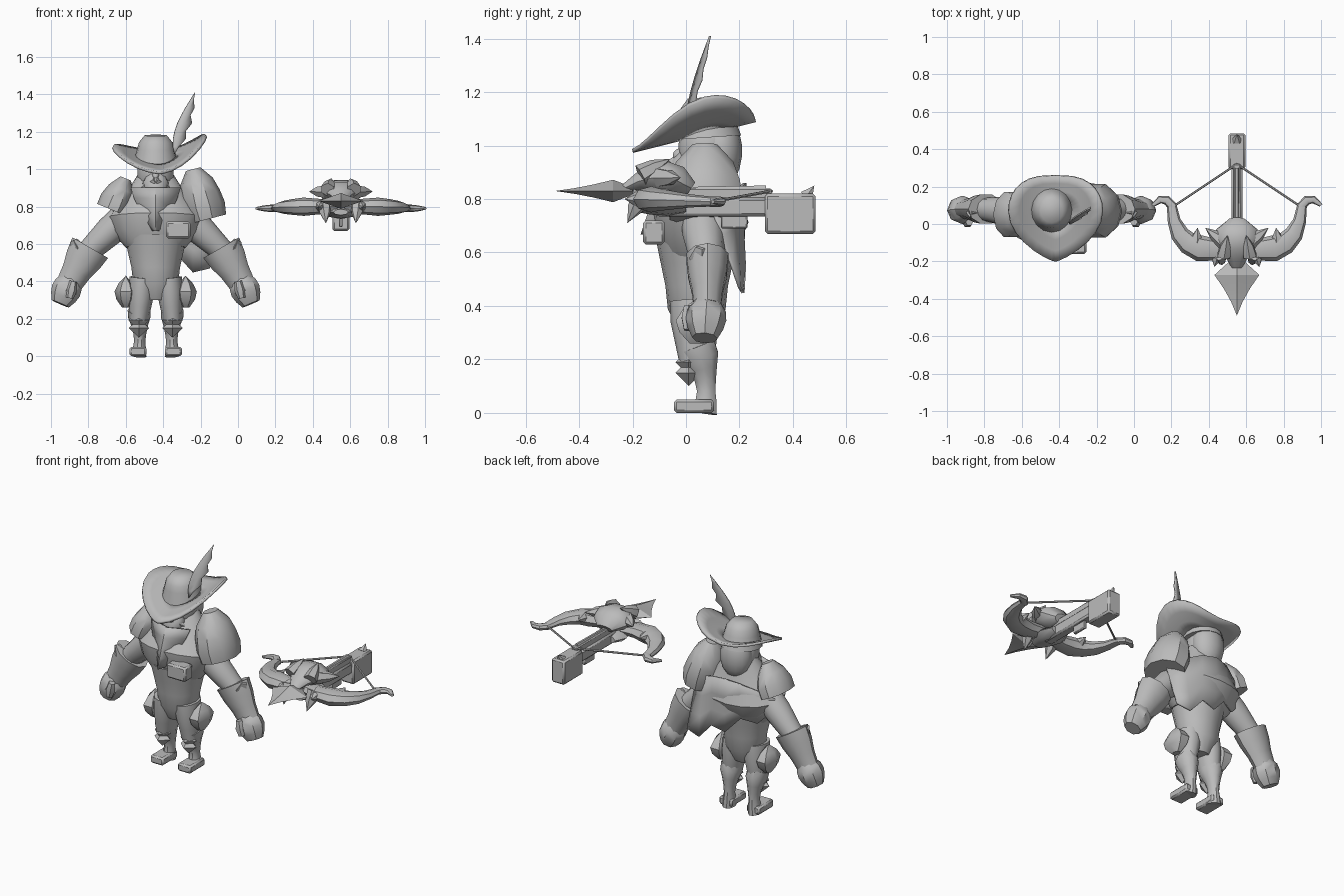
import bpy, bmesh
from math import sin, cos, pi, tau, radians, copysign
from mathutils import Vector

cube = bpy.data.objects.get("Cube")
if cube:
    bpy.data.objects.remove(cube)

COLOUR = (.5, .5, .5, 1)
grey = bpy.data.materials.new("plain grey")
grey.use_nodes = True
grey.diffuse_color = COLOUR
grey.node_tree.nodes["Principled BSDF"].inputs["Base Color"].default_value = COLOUR

# Centre lines of the figure and of the crossbow
BODY, BOW = -.44, .55
DEPTH, UP = Vector((0, 1, 0)), Vector((0, 0, 1))
SIDES = {"right_": -1, "left_": 1}


def finish(name, bm, thickness=0, bevel=0, angle=40):
    """Turn a bmesh into a clean, shaded object."""
    bmesh.ops.remove_doubles(bm, verts=bm.verts, dist=.0005)
    bmesh.ops.recalc_face_normals(bm, faces=bm.faces)
    mesh = bpy.data.meshes.new(name)
    bm.to_mesh(mesh)
    bm.free()
    mesh.materials.append(grey)
    obj = bpy.data.objects.new(name, mesh)
    bpy.context.collection.objects.link(obj)
    if thickness:
        solid = obj.modifiers.new("thickness", 'SOLIDIFY')
        solid.thickness = thickness
        solid.offset = 0
    if bevel:
        obj.modifiers.new("soft edge", 'BEVEL').width = bevel
    bpy.ops.object.select_all(action='DESELECT')
    obj.select_set(True)
    bpy.context.view_layer.objects.active = obj
    bpy.ops.object.shade_smooth_by_angle(angle=radians(angle))


def skin(bm, rows, closed):
    """Fill quads between rows of points; closed rows are rings with caps."""
    grid = [[bm.verts.new(point) for point in row] for row in rows]
    for lower, upper in zip(grid, grid[1:]):
        for i in range(0 if closed else 1, len(lower)):
            bm.faces.new((lower[i - 1], lower[i], upper[i], upper[i - 1]))
    if closed:
        bm.faces.new(grid[0])
        bm.faces.new(grid[-1])


def limb(name, origin, start, end, radii, flat=1, via=None, side=1, up=DEPTH, sides=12, angle=40):
    """Tapering tube, optionally curved; radii are evenly spaced along it."""
    start, end = Vector(start), Vector(end)
    via = Vector(via) if via else (start + end) / 2
    rows = []
    for i, radius in enumerate(radii):
        t = i / (len(radii) - 1)
        centre = start.lerp(via, t).lerp(via.lerp(end, t), t)
        along = (via - start).lerp(end - via, t).normalized()
        across = along.cross(up).normalized()
        depth = across.cross(along) * flat
        ring = []
        for k in range(sides):
            turn = k * tau / sides
            p = centre + (across * cos(turn) + depth * sin(turn)) * radius
            ring.append((origin + side * p.x, p.y, p.z))
        rows.append(ring)
    bm = bmesh.new()
    skin(bm, rows, closed=True)
    finish(name, bm, angle=angle)


def sheet(name, columns, rows, rule, thickness):
    """Thin surface given by a rule of two values from zero to one."""
    bm = bmesh.new()
    skin(bm, [[rule(c / columns, r / rows) for c in range(columns + 1)]
              for r in range(rows + 1)], closed=False)
    finish(name, bm, thickness)


def shape(name, bm, origin, centre, size, side=1, bevel=0):
    """Scale and place a primitive."""
    x, y, z = centre
    bmesh.ops.scale(bm, vec=size, verts=bm.verts)
    bmesh.ops.translate(bm, vec=(origin + side * x, y, z), verts=bm.verts)
    finish(name, bm, bevel=bevel)


def blob(name, origin, centre, size):
    bm = bmesh.new()
    bmesh.ops.create_uvsphere(bm, u_segments=14, v_segments=9, radius=1)
    shape(name, bm, origin, centre, size)


def block(name, origin, centre, size, side=1, bevel=.01):
    bm = bmesh.new()
    bmesh.ops.create_cube(bm, size=1)
    shape(name, bm, origin, centre, size, side, bevel)


# Torso, mantle, head and hair
limb("torso", BODY, (0, .04, .3), (0, .04, .65), (.07, .12, .13, .15, .17), flat=.9, sides=16)
limb("mantle", BODY, (0, .03, .58), (0, .09, .98), (.16, .23, .26, .2, .14, .09), flat=.7, sides=16)
blob("head", BODY, (0, .08, .98), (.1, .11, .14))
blob("hair", BODY, (0, .13, .98), (.1, .08, .14))
blob("nose", BODY, (0, -.02, .96), (.02, .03, .03))
limb("beard", BODY, (0, -.05, .83), (0, .02, .97), (.02, .06, .07, .05), flat=.8)
for name, side in SIDES.items():
    limb(name + "moustache", BODY, (0, -.05, .94), (.1, .02, .88), (.02, .02, 0), side=side, sides=6)


# Neckerchief, folded along its middle and narrowing to a point
def neckerchief(u, v):
    across = 2 * u - 1
    return (BODY + across * (.13 - .12 * v ** 1.4), -.08 - .08 * v + .05 * abs(across), .9 - .23 * v)


sheet("neckerchief", 2, 4, neckerchief, thickness=.02)
block("chest_pouch", BODY, (.12, -.12, .675), (.13, .08, .09))


# Hat brim: pointed in front, rolled up more on the left
def brim(u, v):
    turn, reach = u * tau, .35 + .65 * v
    c, s = cos(turn), sin(turn)
    rear = s > 0
    x = .25 * reach * copysign(abs(c) ** (.7 if rear else 1.6), c)
    y = .07 + reach * s * (.19 if rear else .27)
    roll = (.13 if x > 0 else .07) * (x / .25) ** 2
    return (BODY + .02 + x, y, 1.03 + y / 4 + roll)


sheet("hat_brim", 28, 3, brim, thickness=.015)
limb("hat_crown", BODY, (0, .08, 1.03), (0, .07, 1.18), (.12, .11, .1, .09, .06),
     flat=1.05, sides=16, angle=60)


# Feather, notched along its outer edge
def feather(u, v):
    across = 2 * u - 1
    width = .04 * sin(pi * v ** .8)
    if u > .5 and round(v * 8) % 2:
        width /= 2
    return (BODY + .1 + .11 * v + across * width, .09 * v + across * width / 3, 1.08 + .33 * v)


sheet("hat_feather", 2, 8, feather, thickness=.008)


# Back cape, longer on the left, with a ragged lower edge
def cape(u, v):
    arch = sin(pi * u)
    ragged = .03 * (-1) ** round(u * 6)
    high, low = .76 + .1 * arch, .67 - .23 * u + ragged
    return (BODY - .25 + .54 * u, .1 + .12 * arch + v * (u / 10 - .06 * arch), high + (low - high) * v)


sheet("cape", 6, 3, cape, thickness=.012)

# Shoulder guards of unequal size
limb("left_shoulder_guard", BODY, (.27, .07, .73), (.2, .07, 1), (.11, .12, .11, .09, .04),
     flat=1.25, sides=10)
limb("right_shoulder_guard", BODY, (.23, .05, .78), (.16, .05, .95), (.09, .09, .07, .03),
     flat=1.4, side=-1, sides=10)

# Arms and legs, built once for each side
for name, side in SIDES.items():
    limb(name + "upper_arm", BODY, (.18, .06, .73), (.37, .08, .55), (.08, .08, .07, .06), side=side)
    limb(name + "gauntlet", BODY, (.35, .08, .58), (.46, .08, .39), (.11, .1, .08, .07),
         flat=.75, side=side, sides=10)
    limb(name + "gauntlet_flap", BODY, (.4, .06, .54), (.44, .06, .62), (.03, .04, .02),
         flat=1.2, side=side, sides=4)
    limb(name + "fist", BODY, (.45, .08, .42), (.51, .07, .28), (.05, .075, .08, .07, .05),
         flat=.95, side=side, sides=8)
    limb(name + "thumb", BODY, (.44, .01, .4), (.46, .01, .31), (.02, .03, .02), side=side, sides=6)
    limb(name + "thigh", BODY, (.07, .03, .42), (.09, .04, .19), (.07, .07, .06, .05),
         flat=1.3, side=side)
    limb(name + "boot", BODY, (.09, .04, .25), (.09, .07, 0), (.06, .06, .045, .035, .03, .035, .04),
         flat=1.2, via=(.08, .09, .12), side=side, sides=10)
    block(name + "foot", BODY, (.095, .03, .025), (.09, .15, .05), side)
    for part, height in (("knee_plate", .19), ("shin_plate", .15)):
        middle = Vector((.09, .01, height))
        limb(name + part, BODY, middle + UP * .05, middle - UP * .05, (0, .055, 0),
             flat=.9, side=side, sides=4, angle=20)
    limb(name + "hip_guard", BODY, (.16, .04, .26), (.16, .04, .43), (.02, .05, .06, .04, 0),
         flat=1.5, side=side, sides=6)

# Crossbow stock, butt and bolt
block("stock", BOW, (0, .1, .77), (.06, .42, .07))
block("bolt_rail", BOW, (0, .09, .82), (.04, .46, .04), bevel=.005)
block("trigger_guard", BOW, (0, .18, .715), (.02, .1, .05), bevel=.005)
block("butt", BOW, (0, .39, .745), (.09, .19, .15))
limb("butt_horn", BOW, (0, .45, .81), (0, .48, .85), (.03, 0), sides=6)
limb("bolt_shaft", BOW, (0, .3, .84), (0, -.26, .83), (.012, .012), up=UP, sides=6)
limb("bolt_head", BOW, (0, -.2, .83), (0, -.49, .83), (.04, .12, .07, .03, 0),
     flat=.35, up=UP, sides=4, angle=20)

# Beast head over the bow
limb("beast_head", BOW, (0, .02, .84), (0, -.23, .84), (.05, .11, .12, .1, .06, .03),
     flat=.55, via=(0, -.1, .92), up=UP, sides=10)
limb("beast_jaw", BOW, (0, 0, .77), (0, -.2, .77), (.06, .09, .07, .04), flat=.4, up=UP, sides=8)

# Curved bow arms with hooked tips, string halves and spikes
for name, side in SIDES.items():
    limb(name + "bow_arm", BOW, (.03, -.12, .8), (.35, .11, .79), (.05, .06, .07, .06, .05, .035, .025),
         flat=.7, via=(.33, -.2, .8), side=side, up=UP, sides=8)
    limb(name + "bow_hook", BOW, (.34, .09, .79), (.45, .1, .79), (.025, .025, .02, .01),
         flat=.8, via=(.39, .17, .79), side=side, up=UP, sides=8)
    limb(name + "string", BOW, (.33, .1, .79), (0, .32, .83), (.006, .006), side=side, up=UP, sides=6)
    for part, base, tip in (("horn", (.07, -.1, .88), (.17, -.02, .88)),
                            ("brow", (.07, -.17, .89), (.05, -.06, .95)),
                            ("fang", (.09, -.16, .82), (.08, -.22, .71)),
                            ("arm_spike", (.22, -.12, .8), (.21, -.02, .82)),
                            ("cheek_spike", (.1, -.14, .8), (.12, -.23, .8))):
        limb(name + part, BOW, base, tip, (.04, .03, 0), side=side, up=Vector((.3, .2, .9)), sides=6)
